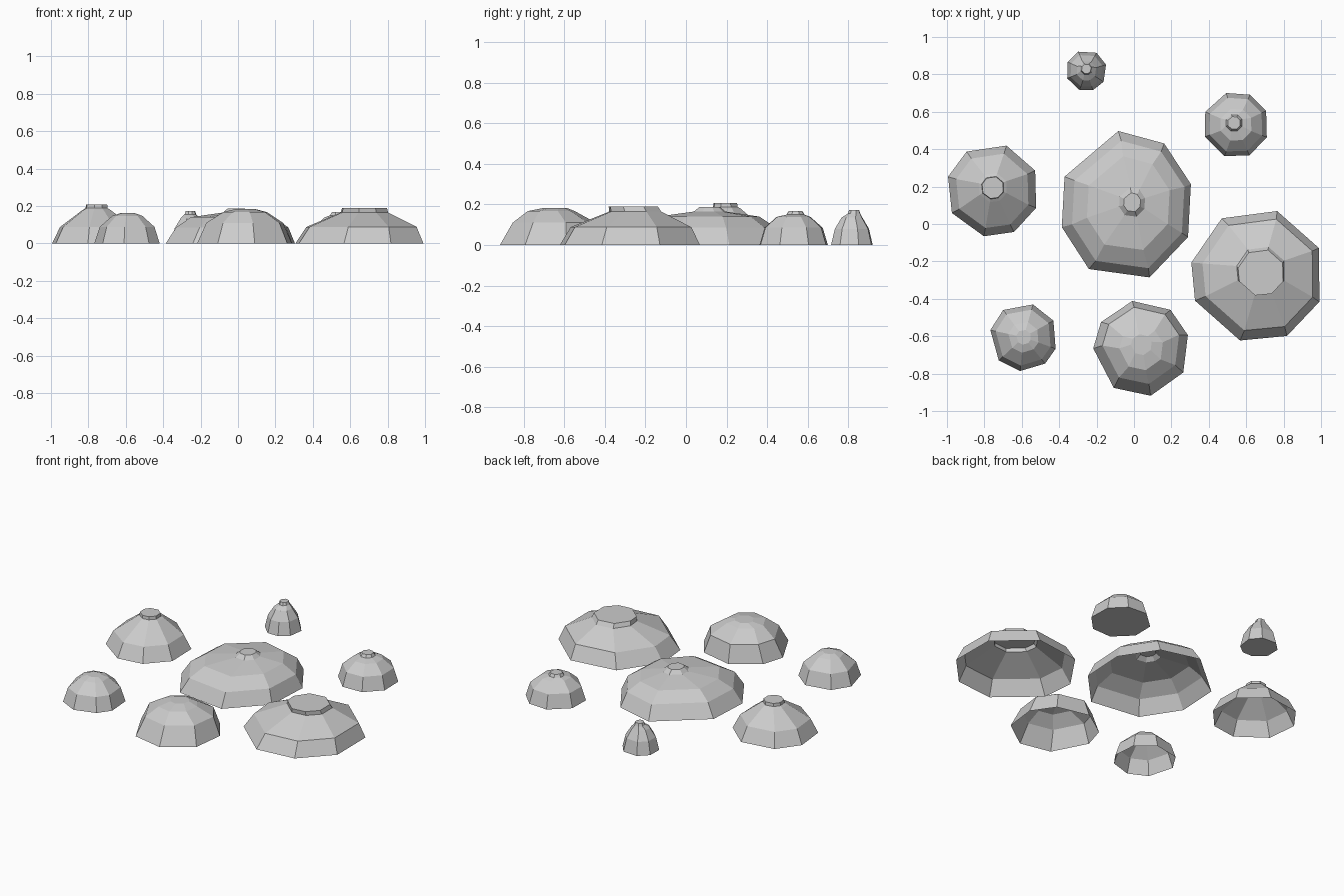
import bpy
import bmesh
from math import cos, sin, radians

cube = bpy.data.objects.get("Cube")
if cube:
    bpy.data.objects.remove(cube, do_unlink=True)

# One plain stone colour
GREY = (0.6, 0.6, 0.6, 1.0)
stone = bpy.data.materials.new("stone_grey")
stone.use_nodes = True
stone.diffuse_color = GREY
stone.node_tree.nodes["Principled BSDF"].inputs["Base Color"].default_value = GREY
stone.node_tree.nodes["Principled BSDF"].inputs["Roughness"].default_value = 0.9


def add_ring(bm, angles, centre, size, ring):
    """One loop of corners; ring = (height, scale, shift x, shift y)."""
    height, scale, dx, dy = ring
    return [bm.verts.new((centre[0] + dx + size[0] * scale * cos(radians(a)),
                          centre[1] + dy + size[1] * scale * sin(radians(a)),
                          height)) for a in angles]


def add_mound(name, centre, size, angles, rings, closed=False):
    """Faceted rock dome skinned through stacked, shifted rings."""
    bm = bmesh.new()
    loops = [add_ring(bm, angles, centre, size, ring) for ring in rings]
    count = len(angles)
    for low, high in zip(loops, loops[1:]):
        for i in range(count):
            j = (i + 1) % count
            bm.faces.new((low[i], low[j], high[j], high[i]))
    bm.faces.new(loops[-1])
    if closed:
        bm.faces.new(list(reversed(loops[0])))
    mesh = bpy.data.meshes.new(name)
    bm.to_mesh(mesh)
    bm.free()
    mesh.materials.append(stone)
    obj = bpy.data.objects.new(name, mesh)
    bpy.context.collection.objects.link(obj)
    return obj


# Broad central mound with a shallow plateau and a small knob
add_mound("centre_mound", (-0.04, 0.095), (0.36, 0.405),
          (17, 56, 97, 157, 196, 236, 290, 336),
          [(0, 1, 0, 0), (0.085, 0.87, 0.01, 0), (0.14, 0.64, 0.01, 0.01),
           (0.165, 0.2, 0.03, 0.02), (0.187, 0.13, 0.03, 0.02)])

# Wide mound with its lip towards the back
add_mound("left_front_mound", (0.66, -0.275), (0.36, 0.36),
          (24, 73, 122, 169, 202, 255, 296, 337),
          [(0, 1, 0, 0), (0.088, 0.86, 0.01, 0.005),
           (0.165, 0.37, 0.02, 0.025), (0.19, 0.35, 0.02, 0.015)])

# Small knobbed mound
add_mound("left_back_mound", (0.545, 0.53), (0.178, 0.178),
          (25, 65, 107, 157, 201, 250, 294, 338),
          [(0, 1, 0, 0), (0.085, 0.85, 0, 0), (0.138, 0.5, 0, 0),
           (0.15, 0.26, -0.01, 0.01), (0.167, 0.2, -0.01, 0.01)], closed=True)

# Smallest, steepest mound
add_mound("back_mound", (-0.255, 0.82), (0.11, 0.11),
          (17, 60, 113, 155, 202, 251, 289, 327),
          [(0, 1, 0, 0), (0.08, 0.82, 0, 0), (0.135, 0.5, 0, 0),
           (0.155, 0.3, 0, 0.01), (0.173, 0.24, 0, 0.01)], closed=True)

# Mound with a flat raised cap
add_mound("right_back_mound", (-0.755, 0.18), (0.25, 0.25),
          (25, 73, 124, 163, 209, 259, 297, 338),
          [(0, 1, 0, 0), (0.088, 0.82, 0, 0), (0.178, 0.32, 0, 0.015),
           (0.188, 0.25, 0, 0.015), (0.207, 0.24, 0, 0.015)])

# Rounded mounds along the front
add_mound("front_mound", (0.04, -0.665), (0.258, 0.258),
          (16, 53, 101, 147, 180, 235, 281, 330),
          [(0, 1, 0, 0), (0.11, 0.81, 0, 0.015), (0.167, 0.46, 0, 0),
           (0.183, 0.22, 0, 0.02)])
add_mound("right_front_mound", (-0.59, -0.605), (0.182, 0.182),
          (29, 74, 127, 168, 223, 264, 309, 340),
          [(0, 1, 0, 0), (0.088, 0.84, 0, 0), (0.147, 0.46, 0, 0),
           (0.162, 0.22, 0, 0)])
